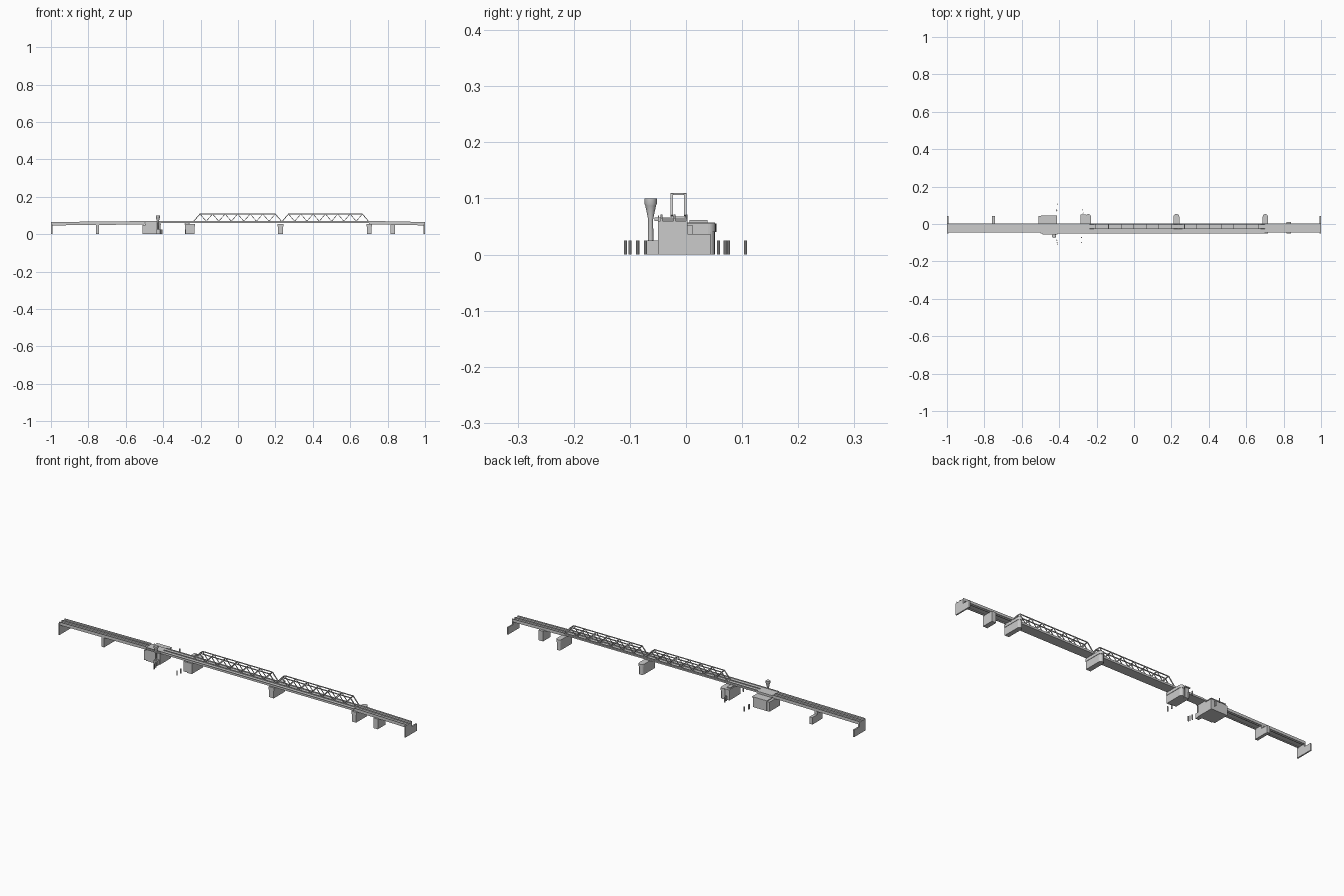
import bpy, bmesh, math
from mathutils import Vector

if "Cube" in bpy.data.objects:
    bpy.data.objects.remove(bpy.data.objects["Cube"])


def mesh(name, bm):
    bmesh.ops.recalc_face_normals(bm, faces=bm.faces)
    me = bpy.data.meshes.new(name)
    bm.to_mesh(me)
    bm.free()
    ob = bpy.data.objects.new(name, me)
    bpy.context.collection.objects.link(ob)
    return ob


def extrude(bm, pts, vec):
    f = bm.faces.new([bm.verts.new(p) for p in pts])
    r = bmesh.ops.extrude_face_region(bm, geom=[f], use_keep_orig=True)
    bmesh.ops.translate(bm, vec=vec, verts=[v for v in r['geom'] if isinstance(v, bmesh.types.BMVert)])


def add_box(bm, x0, x1, y0, y1, z0, z1):
    extrude(bm, [(x0, y0, z0), (x1, y0, z0), (x1, y1, z0), (x0, y1, z0)], (0, 0, z1 - z0))


def boxes(name, *dims):
    bm = bmesh.new()
    for d in dims:
        add_box(bm, *d)
    return mesh(name, bm)


def slab(name, x0, x1, y0, y1, za, zb, thick):
    # deck strip whose top runs from height za to zb
    bm = bmesh.new()
    extrude(bm, [(x0, y0, za - thick), (x1, y0, zb - thick), (x1, y0, zb), (x0, y0, za)], (0, y1 - y0, 0))
    return mesh(name, bm)


def round_outline(x0, x1, y0, y1, z):
    r, cx = (x1 - x0) / 2, (x0 + x1) / 2
    arc = [(cx + r * math.cos(math.pi * i / 10), y1 - r + r * math.sin(math.pi * i / 10), z) for i in range(11)]
    return [(x0, y0, z), (x1, y0, z)] + arc


def round_pier(name, x0, x1, y1, top):
    # pier with rounded cutwater and a projecting cap
    bm = bmesh.new()
    extrude(bm, round_outline(x0, x1, -0.049, y1, 0), (0, 0, top - 0.015))
    extrude(bm, round_outline(x0 - 0.002, x1 + 0.002, -0.05, y1 + 0.002, top - 0.015), (0, 0, 0.015))
    return mesh(name, bm)


def lathe(name, profile, x, y, n=16):
    bm = bmesh.new()
    rings = [[bm.verts.new((x + r * math.cos(2 * math.pi * i / n), y + r * math.sin(2 * math.pi * i / n), z))
              for i in range(n)] for r, z in profile]
    for a, b in zip(rings, rings[1:]):
        for i in range(n):
            bm.faces.new((a[i], a[(i + 1) % n], b[(i + 1) % n], b[i]))
    bm.faces.new(rings[0])
    bm.faces.new(rings[-1])
    return mesh(name, bm)


def beam(bm, a, b, w):
    a, b = Vector(a), Vector(b)
    d = (b - a).normalized()
    s = d.cross(Vector((0, 1, 0) if abs(d.y) < 0.9 else (0, 0, 1))).normalized() * w / 2
    t = d.cross(s)
    extrude(bm, [a + s + t, a - s + t, a - s - t, a + s - t], b - a)


def truss(name, x0, x1, n=7):
    bm = bmesh.new()
    p, zb, zt = (x1 - x0) / n, 0.069, 0.108
    ys = (-0.0255, -0.0015)
    low = [x0 + p * i for i in range(n + 1)]
    top = [x0 + p * (i + 0.5) for i in range(n)]
    for y in ys:
        beam(bm, (x0, y, zb), (x1, y, zb), 0.004)
        beam(bm, (top[0], y, zt), (top[-1], y, zt), 0.004)
        for i, x in enumerate(top):
            w0, w1 = (0.004 if i == 0 else 0.003), (0.004 if i == n - 1 else 0.003)
            beam(bm, (low[i], y, zb), (x, y, zt), w0)
            beam(bm, (x, y, zt), (low[i + 1], y, zb), w1)
    for x in top:
        beam(bm, (x, ys[0], zt), (x, ys[1], zt), 0.003)
    for x in low:
        beam(bm, (x, ys[0], 0.066), (x, ys[1], 0.066), 0.003)
    return mesh(name, bm)


# Twin truss spans
truss("west_truss", -0.237, 0.233)
truss("east_truss", 0.237, 0.698)

# Decks: sloping approaches, level middle
slab("west_deck", -1, -0.5, -0.045, 0.003, 0.058, 0.063, 0.007)
slab("middle_deck", -0.5, 0.7, -0.05, 0.003, 0.066, 0.066, 0.007)
slab("east_deck", 0.7, 1, -0.045, 0.003, 0.065, 0.059, 0.007)
for tag, x0, x1, za, zb in (("west", -1, -0.5, 0.065, 0.07), ("east", 0.7, 1, 0.071, 0.065)):
    for i, y in enumerate((-0.045, -0.022, 0.0)):
        slab(f"{tag}_parapet_{i}", x0, x1, y, y + 0.003, za, zb, 0.009)
    for i, y in enumerate((-0.041, -0.006)):
        slab(f"{tag}_girder_{i}", x0, x1, y, y + 0.005, za - 0.012, zb - 0.012, 0.006)
boxes("road_edge", (-0.5, 0.7, -0.05, -0.048, 0.064, 0.07))
boxes("middle_rails", (-0.41, -0.237, -0.0255, -0.023, 0.064, 0.07), (-0.41, -0.237, -0.002, 0.001, 0.064, 0.07))

# Abutments with lower wing walls
for tag, x0, x1 in (("west", -1, -0.993), ("east", 0.993, 1)):
    boxes(f"{tag}_abutment", (x0, x1, -0.05, 0.003, 0, 0.06), (x0, x1, 0.003, 0.044, 0, 0.037))

# Piers
round_pier("west_round_pier", -0.258, -0.232, 0.051, 0.055)
round_pier("centre_pier", 0.213, 0.24, 0.052, 0.055)
round_pier("east_round_pier", 0.69, 0.714, 0.051, 0.055)
boxes("west_approach_pier", (-0.758, -0.742, -0.042, 0.043, 0, 0.037), (-0.758, -0.742, -0.042, 0.003, 0.037, 0.053))
boxes("east_approach_pier", (0.815, 0.84, -0.05, 0.012, 0, 0.053))

# Side house on the west pier
boxes("pier_house", (-0.283, -0.258, -0.045, 0.047, 0, 0.052))
boxes("pier_house_roof", (-0.285, -0.256, 0.0, 0.052, 0.052, 0.057), (-0.281, -0.262, 0.006, 0.038, 0.057, 0.062))

# Gatehouse block under the deck
boxes("gatehouse", (-0.495, -0.415, -0.05, 0.003, 0, 0.06), (-0.495, -0.415, 0.003, 0.043, 0, 0.051))
boxes("gatehouse_roof", (-0.498, -0.412, 0.003, 0.046, 0.051, 0.055))
boxes("gatehouse_buttress", (-0.51, -0.495, -0.046, 0.042, 0, 0.05))
boxes("gatehouse_balcony", (-0.49, -0.41, -0.056, -0.045, 0.06, 0.066))

# Flared tower and its footing
tower = lathe("flared_tower", [(0.005, 0), (0.0045, 0.063), (0.007, 0.075), (0.0095, 0.087), (0.011, 0.09), (0.011, 0.1)],
              -0.428, -0.063)
boxes("tower_footing", (-0.437, -0.418, -0.071, -0.05, 0, 0.025))

# Mooring posts
for i, (x, y) in enumerate(((-0.41, 0.106), (-0.415, 0.076), (-0.413, 0.07), (-0.408, -0.108), (-0.411, -0.1),
                            (-0.413, -0.086), (-0.28, -0.072), (-0.281, -0.1), (-0.276, 0.076), (-0.272, 0.058))):
    lathe(f"mooring_post_{i}", [(0.003, 0), (0.003, 0.025)], x, y, 10)

# Smooth the round tower only
bpy.context.view_layer.objects.active = tower
tower.select_set(True)
bpy.ops.object.shade_smooth_by_angle()
